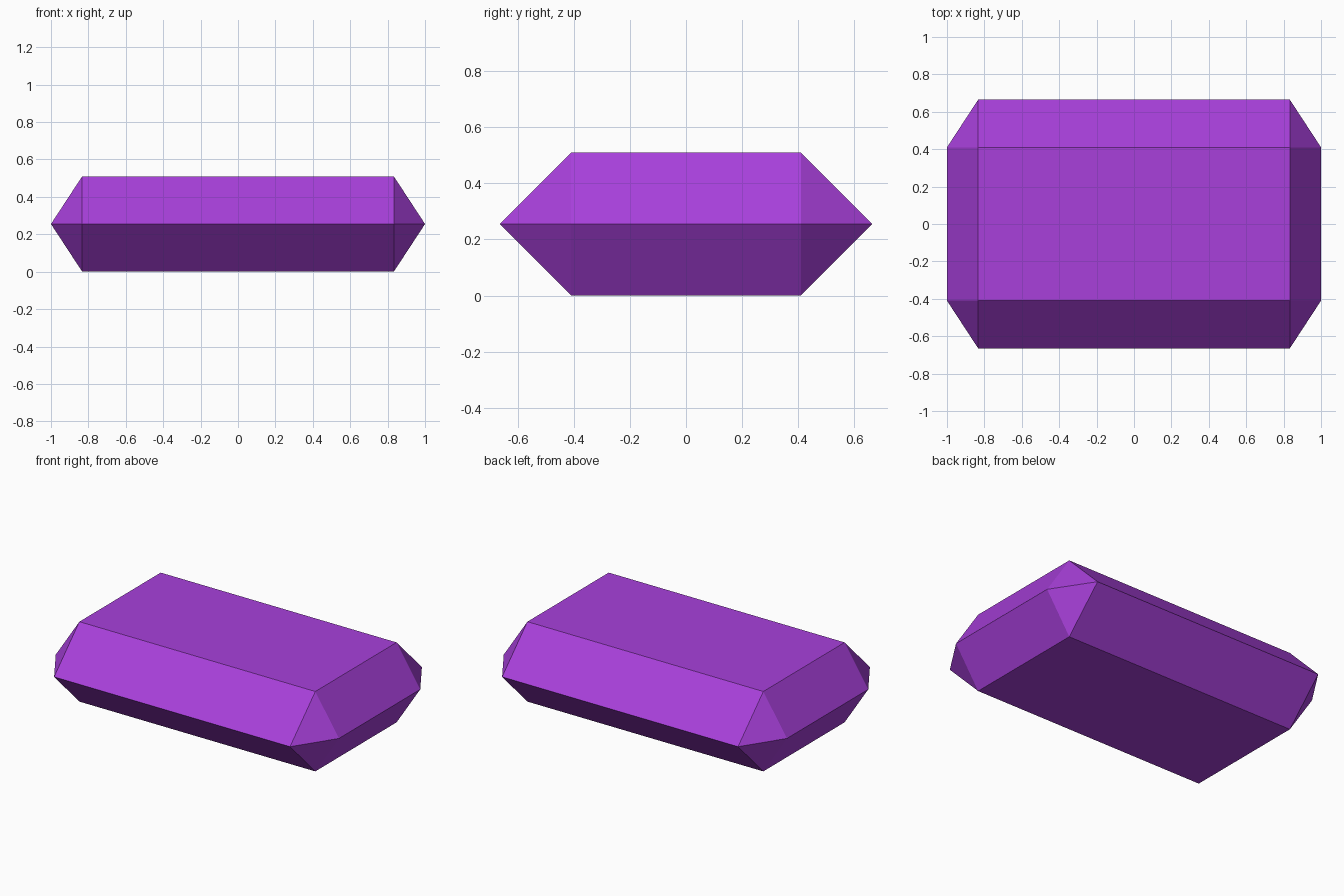
import bpy
import bmesh
import math

cube = bpy.data.objects.get("Cube")
if cube:
    bpy.data.objects.remove(cube, do_unlink=True)

# Half sizes of the flat table and of the widest outline, and the height
TABLE_X, TABLE_Y = 0.833, 0.41
GIRDLE_X, GIRDLE_Y = 1.0, 0.665
HEIGHT = 0.51

# Purple gem material
purple = bpy.data.materials.new("purple")
purple.use_nodes = True
colour = (0.392, 0.051, 0.708, 1.0)
purple.diffuse_color = colour
purple.node_tree.nodes["Principled BSDF"].inputs["Base Color"].default_value = colour

# Cut gem: top and bottom tables joined through an eight-sided girdle
bm = bmesh.new()
for sx in (-1, 1):
    for sy in (-1, 1):
        for z in (0, HEIGHT):
            bm.verts.new((sx * TABLE_X, sy * TABLE_Y, z))
        bm.verts.new((sx * GIRDLE_X, sy * TABLE_Y, HEIGHT / 2))
        bm.verts.new((sx * TABLE_X, sy * GIRDLE_Y, HEIGHT / 2))
bmesh.ops.convex_hull(bm, input=bm.verts[:])

# Merge the coplanar triangles into clean facets
bmesh.ops.dissolve_limit(bm, angle_limit=math.radians(1), verts=bm.verts[:], edges=bm.edges[:])
bmesh.ops.recalc_face_normals(bm, faces=bm.faces[:])

mesh = bpy.data.meshes.new("gem")
bm.to_mesh(mesh)
bm.free()
mesh.materials.append(purple)
gem = bpy.data.objects.new("gem", mesh)
bpy.context.collection.objects.link(gem)
